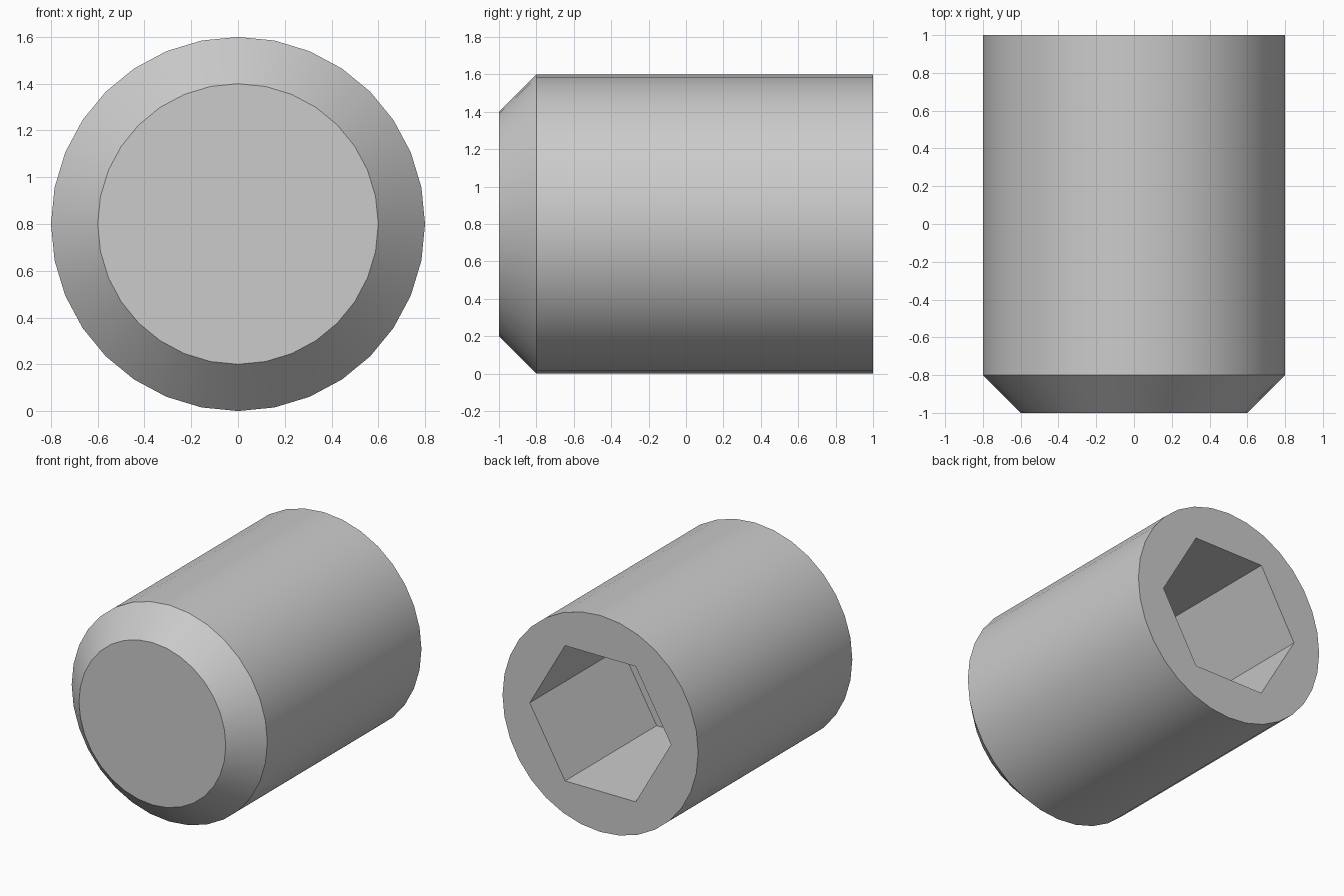
import bpy
import bmesh
from math import cos, sin, pi, radians

cube = bpy.data.objects.get("Cube")
if cube:
    bpy.data.objects.remove(cube, do_unlink=True)

RADIUS = 0.8
TIP_RADIUS = 0.6
SIDES = 32
HEX_RADIUS = 0.5 / cos(pi / 6)
SOCKET_FLOOR = -0.07

steel = bpy.data.materials.new("grey steel")
steel.use_nodes = True
colour = (0.6, 0.6, 0.6, 1)
steel.diffuse_color = colour
steel.node_tree.nodes["Principled BSDF"].inputs["Base Color"].default_value = colour

bm = bmesh.new()


def ring(radius, sides, y):
    """Closed loop of vertices around the y axis."""
    angles = [2 * pi * i / sides for i in range(sides)]
    return [bm.verts.new((radius * cos(a), y, RADIUS + radius * sin(a))) for a in angles]


def skin(a, b):
    """Quads between two rings of equal size."""
    for i in range(len(a)):
        j = (i + 1) % len(a)
        bm.faces.new((a[i], a[j], b[j], b[i]))


def loop_edges(verts):
    return [bm.edges.get((v, verts[i - 1])) for i, v in enumerate(verts)]


# Chamfered outer body with a flat tip
tip = ring(TIP_RADIUS, SIDES, -1)
shoulder = ring(RADIUS, SIDES, -0.8)
rim = ring(RADIUS, SIDES, 1)
skin(tip, shoulder)
skin(shoulder, rim)
bm.faces.new(tip)

# Blind hexagonal socket in the back
mouth = ring(HEX_RADIUS, 6, 1)
floor = ring(HEX_RADIUS, 6, SOCKET_FLOOR)
skin(mouth, floor)
bm.faces.new(floor)

# Flat back face around the socket
bmesh.ops.triangle_fill(bm, use_beauty=True, use_dissolve=False, normal=(0, 1, 0),
                        edges=loop_edges(rim) + loop_edges(mouth))
bmesh.ops.recalc_face_normals(bm, faces=bm.faces)

mesh = bpy.data.meshes.new("socket_set_screw")
bm.to_mesh(mesh)
bm.free()
mesh.materials.append(steel)
screw = bpy.data.objects.new("socket_set_screw", mesh)
bpy.context.collection.objects.link(screw)

bpy.ops.object.select_all(action='DESELECT')
screw.select_set(True)
bpy.context.view_layer.objects.active = screw
bpy.ops.object.shade_smooth_by_angle(angle=radians(30))
